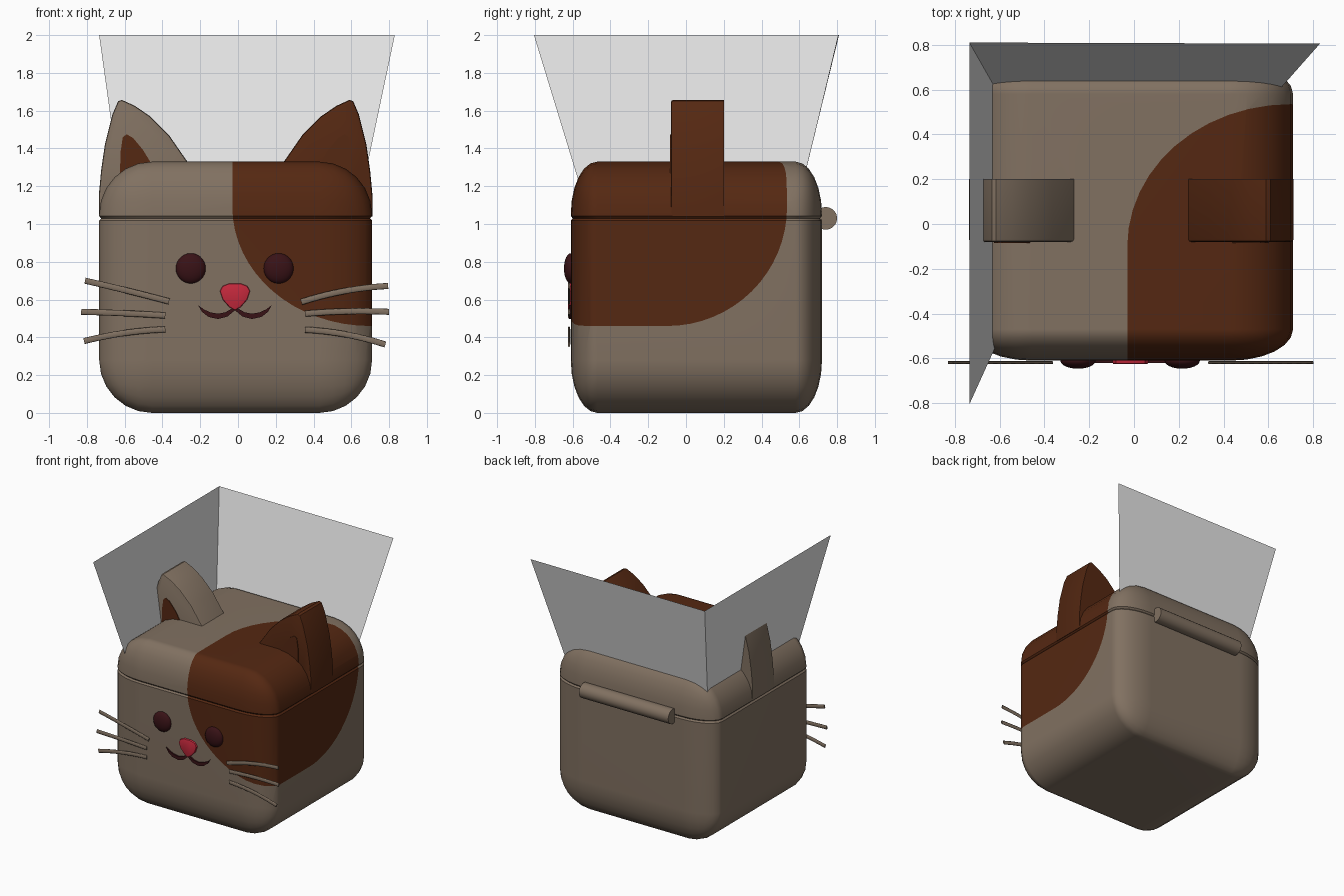
import bpy, bmesh
from mathutils import Vector, Matrix
from itertools import product

cube = bpy.data.objects.get("Cube")
if cube:
    bpy.data.objects.remove(cube, do_unlink=True)


def material(name, r, g, b):
    m = bpy.data.materials.new(name)
    m.use_nodes = True
    m.diffuse_color = (r, g, b, 1)
    m.node_tree.nodes["Principled BSDF"].inputs["Base Color"].default_value = (r, g, b, 1)
    return m


FUR = material("taupe fur", 0.22, 0.165, 0.12)
PATCH = material("dark brown patch", 0.09, 0.021, 0.006)
DARK = material("dark maroon", 0.04, 0.006, 0.008)
NOSE = material("red nose", 0.56, 0.022, 0.046)
GREY = material("light grey", 0.8, 0.8, 0.8)

MID = -0.0125      # centre line of the box
SEAM = 1.03        # height where lid meets base
FRONT = -0.61      # front face of the box


def add_object(name, bm, *mats, smooth=True):
    mesh = bpy.data.meshes.new(name)
    bm.to_mesh(mesh)
    bm.free()
    for m in mats:
        mesh.materials.append(m)
    obj = bpy.data.objects.new(name, mesh)
    bpy.context.collection.objects.link(obj)
    if smooth:
        bpy.ops.object.select_all(action='DESELECT')
        obj.select_set(True)
        bpy.context.view_layer.objects.active = obj
        bpy.ops.object.shade_smooth_by_angle(angle=0.6)
    return obj


def prism(name, outline, y_front, y_back, mat, bevel=0.0):
    """Outline in x and z, given depth along y."""
    bm = bmesh.new()
    face = bm.faces.new([bm.verts.new((x, y_front, z)) for x, z in outline])
    rim = list(face.edges)
    ext = bmesh.ops.extrude_face_region(bm, geom=[face], use_keep_orig=True)
    moved = [v for v in ext["geom"] if isinstance(v, bmesh.types.BMVert)]
    bmesh.ops.translate(bm, verts=moved, vec=(0, y_back - y_front, 0))
    bmesh.ops.recalc_face_normals(bm, faces=bm.faces)
    if bevel:
        bmesh.ops.bevel(bm, geom=rim, offset=bevel, segments=2, profile=0.5, affect='EDGES')
    return add_object(name, bm, mat)


# Helper solid marking the brown patch: an ellipsoid swept towards the front, left and top
bm = bmesh.new()
bmesh.ops.create_uvsphere(bm, u_segments=48, v_segments=32, radius=1)
ball = [Vector((v.co.x * 0.73, v.co.y * 0.635, v.co.z * 0.63)) for v in bm.verts]
bm.clear()
centre = Vector((0.70, -0.10, 1.09))
for dx, dy, dz in product((0, 2), (0, -2), (0, 2)):
    for p in ball:
        bm.verts.new(p + centre + Vector((dx, dy, dz)))
bmesh.ops.convex_hull(bm, input=list(bm.verts))
bmesh.ops.delete(bm, geom=[v for v in bm.verts if not v.link_faces], context='VERTS')
bmesh.ops.recalc_face_normals(bm, faces=bm.faces)
for f in bm.faces:
    f.material_index = 1
cutter = add_object("patch_cutter", bm, FUR, PATCH, smooth=False)
cutter.hide_render = True
cutter.hide_set(True)


def box_half(name, side):
    """Rounded box cut at the seam; side is -1 for the base and 1 for the lid."""
    size, radius = Vector((1.445, 1.33, 1.33)), Vector((0.28, 0.14, 0.28))
    bm = bmesh.new()
    bmesh.ops.create_cube(bm, size=1)
    for v in bm.verts:
        v.co = Vector([c * s / r for c, s, r in zip(v.co, size, radius)])
    bmesh.ops.bevel(bm, geom=list(bm.edges), offset=1, segments=6, profile=0.5, affect='EDGES')
    bmesh.ops.scale(bm, vec=radius, verts=bm.verts)
    bmesh.ops.translate(bm, vec=(MID, 0.055, 0.665), verts=bm.verts)
    cut = None
    for z, clear in ((SEAM + side * 0.012, False), (SEAM, True)):
        cut = bmesh.ops.bisect_plane(bm, geom=bm.verts[:] + bm.edges[:] + bm.faces[:],
                                     plane_co=(0, 0, z), plane_no=(0, 0, -side),
                                     clear_outer=clear)["geom_cut"]
    # draw the rim in slightly, so that the seam reads as a groove
    bmesh.ops.scale(bm, vec=(0.985, 0.985, 1), space=Matrix.Translation((-MID, -0.055, 0)),
                    verts=[g for g in cut if isinstance(g, bmesh.types.BMVert)])
    bmesh.ops.edgenet_fill(bm, edges=[g for g in cut if isinstance(g, bmesh.types.BMEdge)])
    bmesh.ops.recalc_face_normals(bm, faces=bm.faces)
    whole = add_object(name + "_blank", bm, FUR, PATCH, smooth=False)

    # split the skin into fur and patch, dropping the inner cut faces
    mod = whole.modifiers.new("split", 'BOOLEAN')
    mod.object = cutter
    mod.solver = 'EXACT'
    skin = bmesh.new()
    for index, operation in enumerate(('DIFFERENCE', 'INTERSECT')):
        mod.operation = operation
        bpy.context.view_layer.update()
        part = bpy.data.meshes.new_from_object(
            whole.evaluated_get(bpy.context.evaluated_depsgraph_get()))
        piece = bmesh.new()
        piece.from_mesh(part)
        bmesh.ops.delete(piece, geom=[f for f in piece.faces if f.material_index == 1],
                         context='FACES')
        for f in piece.faces:
            f.material_index = index
        piece.to_mesh(part)
        piece.free()
        skin.from_mesh(part)
        bpy.data.meshes.remove(part)
    bpy.data.objects.remove(whole, do_unlink=True)
    bmesh.ops.remove_doubles(skin, verts=skin.verts, dist=0.0002)
    obj = add_object(name, skin, FUR, PATCH)
    obj.modifiers.new("even_shading", 'WEIGHTED_NORMAL').keep_sharp = True


box_half("box_base", -1)
box_half("box_lid", 1)

# Ears, mirrored about the centre line
ear = [(0.20, 1.27), (0.25, 1.34), (0.34, 1.47), (0.44, 1.57), (0.52, 1.625), (0.59, 1.657),
       (0.61, 1.65), (0.64, 1.58), (0.68, 1.42), (0.70, 1.28), (0.712, 1.15), (0.712, 1.04),
       (0.60, 1.04)]
inner = [(0.43, 1.25), (0.44, 1.33), (0.48, 1.395), (0.53, 1.455), (0.565, 1.475),
         (0.585, 1.46), (0.597, 1.38), (0.60, 1.25)]


def mirrored(outline):
    return [(2 * MID - x, z) for x, z in outline]


for label, mat, place in (("left", PATCH, list), ("right", FUR, mirrored)):
    prism(label + "_ear", place(ear), -0.08, 0.20, mat, 0.012)
    prism(label + "_inner_ear", place(inner), -0.085, -0.078, PATCH)

# Eyes
for label, x in (("left", 0.215), ("right", -0.25)):
    bm = bmesh.new()
    bmesh.ops.create_uvsphere(bm, u_segments=24, v_segments=14, radius=1)
    bmesh.ops.scale(bm, vec=(0.079, 0.036, 0.08), verts=bm.verts)
    bmesh.ops.translate(bm, vec=(x, FRONT, 0.765), verts=bm.verts)
    add_object(label + "_eye", bm, DARK)

# Nose and mouth
half_nose = [(0.0, 0.543), (0.03, 0.56), (0.065, 0.60), (0.08, 0.645), (0.065, 0.672), (0.03, 0.685)]
nose = half_nose + [(-x, z) for x, z in reversed(half_nose[1:])]
prism("nose", [(x - 0.016, z) for x, z in nose], -0.626, -0.60, NOSE, 0.008)
lip = [(0, 0.543), (0.04, 0.51), (0.09, 0.497), (0.14, 0.508), (0.175, 0.535), (0.195, 0.57),
       (0.165, 0.548), (0.13, 0.532), (0.09, 0.525), (0.05, 0.533), (0, 0.562)]
for label, s in (("left", 1), ("right", -1)):
    prism(label + "_mouth", [(s * x - 0.016, z) for x, z in lip], -0.62, -0.60, DARK)

# Whiskers: thin, flattened bent rods
whiskers = {
    "left": [[(0.335, 0.587), (0.56, 0.66), (0.795, 0.672)],
             [(0.355, 0.525), (0.57, 0.545), (0.80, 0.535)],
             [(0.355, 0.44), (0.57, 0.43), (0.78, 0.362)]],
    "right": [[(-0.365, 0.59), (-0.59, 0.65), (-0.81, 0.70)],
              [(-0.385, 0.515), (-0.6, 0.53), (-0.83, 0.535)],
              [(-0.385, 0.442), (-0.6, 0.435), (-0.815, 0.38)]]}
for label, paths in whiskers.items():
    for number, path in enumerate(paths, 1):
        curve = bpy.data.curves.new(label + "_whisker", 'CURVE')
        curve.dimensions = '3D'
        curve.bevel_depth = 0.016
        curve.bevel_resolution = 2
        curve.use_fill_caps = True
        spline = curve.splines.new('NURBS')
        spline.points.add(len(path) - 1)
        for point, (x, z) in zip(spline.points, path):
            point.co = (x, 0, z, 1)
        spline.order_u = 3
        spline.use_endpoint_u = True
        spline.resolution_u = 6
        curve.materials.append(FUR)
        rod = bpy.data.objects.new(f"{label}_whisker_{number}", curve)
        rod.scale.y = 0.4
        rod.location.y = -0.619
        bpy.context.collection.objects.link(rod)

# Hinge barrel along the back of the seam
bm = bmesh.new()
bmesh.ops.create_cone(bm, cap_ends=True, segments=20, radius1=0.06, radius2=0.06, depth=0.8)
bmesh.ops.rotate(bm, verts=bm.verts, matrix=Matrix.Rotation(1.5708, 3, 'Y'))
bmesh.ops.translate(bm, vec=(0, 0.74, SEAM), verts=bm.verts)
add_object("hinge", bm, FUR)

# Thin flaring flaps rising behind and beside the lid
top = {"back_left": (0.83, 0.805, 2), "corner": (-0.735, 0.81, 2), "front_right": (-0.735, -0.805, 2)}
low = {"back_left": (0.64, 0.59, 1.1), "corner": (-0.61, 0.59, 1.1), "front_right": (-0.61, -0.53, 1.1)}
for name, a, b in (("back_flap", "back_left", "corner"), ("side_flap", "corner", "front_right")):
    bm = bmesh.new()
    bm.faces.new([bm.verts.new(p) for p in (top[a], top[b], low[b], low[a])])
    add_object(name, bm, GREY, smooth=False)
